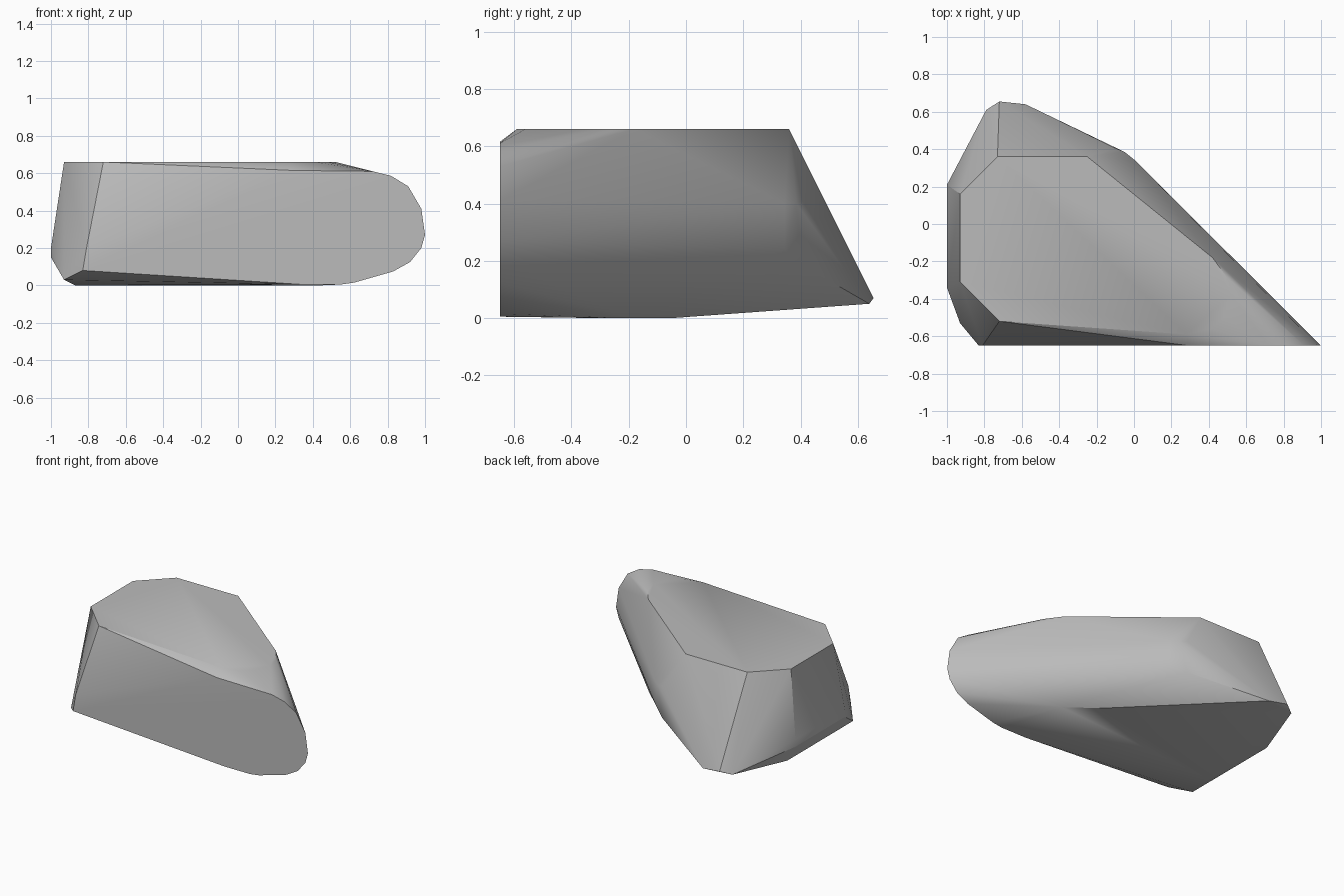
import bpy
import bmesh

default_cube = bpy.data.objects.get("Cube")
if default_cube:
    bpy.data.objects.remove(default_cube, do_unlink=True)


def make_material(name, value):
    mat = bpy.data.materials.new(name)
    mat.use_nodes = True
    colour = (value, value, value, 1.0)
    mat.diffuse_color = colour
    mat.node_tree.nodes["Principled BSDF"].inputs["Base Color"].default_value = colour
    return mat


def at_height(z, outline):
    return [(x, y, z) for x, y in outline]


def at_depth(y, outline):
    return [(x, y, z) for x, z in outline]


def hull_object(name, points, material):
    """Wrap the given corner points in one faceted convex stone."""
    bm = bmesh.new()
    for point in points:
        bm.verts.new(point)
    result = bmesh.ops.convex_hull(bm, input=bm.verts)
    loose = {e for e in result["geom_interior"] + result["geom_unused"]
             if isinstance(e, bmesh.types.BMVert)}
    bmesh.ops.delete(bm, geom=list(loose), context="VERTS")
    bmesh.ops.dissolve_limit(bm, angle_limit=0.01, verts=bm.verts, edges=bm.edges)
    bmesh.ops.recalc_face_normals(bm, faces=bm.faces)
    mesh = bpy.data.meshes.new(name)
    bm.to_mesh(mesh)
    bm.free()
    mesh.materials.append(material)
    obj = bpy.data.objects.new(name, mesh)
    bpy.context.collection.objects.link(obj)
    return obj


# Flat top plateau
top = at_height(0.66, [
    (-0.93, -0.31), (-0.93, 0.16), (-0.73, 0.36), (-0.25, 0.36), (0.42, -0.18),
    (0.5, -0.29), (0.52, -0.38), (0.48, -0.5), (0.41, -0.56), (0.28, -0.59), (-0.72, -0.52)])

# Flat front cut with its rounded nose
front = at_depth(-0.65, [
    (-0.81, 0.2), (0.29, 0.615), (0.72, 0.61), (0.82, 0.585), (0.91, 0.53),
    (0.98, 0.41), (1.0, 0.27), (0.98, 0.2), (0.92, 0.125), (0.83, 0.075),
    (0.62, 0.015), (0.55, 0.005), (0.35, 0.005), (-0.83, 0.08)])

# Underside, rising gently toward the back
bottom = at_height(0, [(0.43, -0.2), (0.23, -0.05), (-0.87, -0.3), (-0.85, -0.1)])

# Left end bevels, and the low back ridge with its side shoulder
end = [(-1, -0.34, 0.15), (-1, -0.34, 0.2), (-1, 0.21, 0.2), (-1, 0.21, 0.15),
       (-0.93, -0.53, 0.03), (-0.93, 0.2, 0.03)]
back = [(-0.79, 0.61, 0.05), (-0.72, 0.655, 0.07), (-0.58, 0.64, 0.05),
        (-0.1, 0.405, 0.185), (-0.1, 0.405, 0.41), (-0.05, 0.385, 0.4),
        (0, 0.345, 0.4), (0, 0.345, 0.24)]

stone_grey = make_material("stone grey", 0.5)
rock = hull_object("rock", top + front + bottom + end + back, stone_grey)

# Soft blends on shallow facets, crisp edges on the cuts
bpy.ops.object.select_all(action="DESELECT")
rock.select_set(True)
bpy.context.view_layer.objects.active = rock
bpy.ops.object.shade_smooth_by_angle(angle=0.52)
